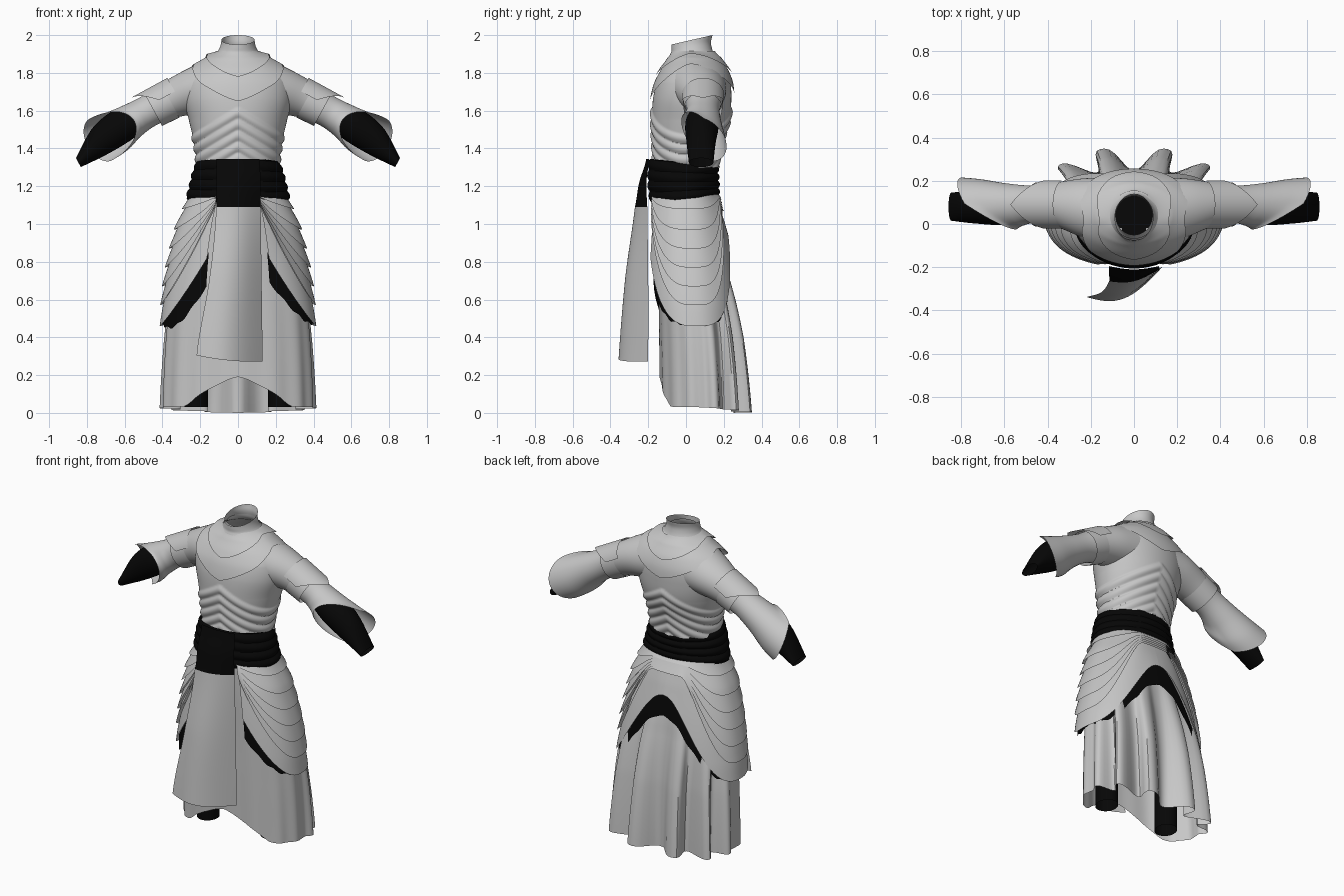
import bpy, bmesh
from math import sin, cos, pi, radians
from mathutils import Vector

cube = bpy.data.objects.get("Cube")
if cube:
    bpy.data.objects.remove(cube, do_unlink=True)


def material(name, value):
    m = bpy.data.materials.new(name)
    m.use_nodes = True
    colour = (value, value, value, 1)
    m.diffuse_color = colour
    m.node_tree.nodes["Principled BSDF"].inputs["Base Color"].default_value = colour
    return m


GREY = material("light grey cloth", 0.57)
BLACK = material("black cloth", 0.002)
parts = []


def spline(rows, k):
    """Smooth lookup in rows sorted by their first value."""
    rows = sorted(rows)
    k = min(max(k, rows[0][0]), rows[-1][0])
    i = 0
    while i < len(rows) - 2 and k > rows[i + 1][0]:
        i += 1
    p1, p2 = rows[i], rows[i + 1]
    p0, p3 = rows[max(i - 1, 0)], rows[min(i + 2, len(rows) - 1)]
    t = (k - p1[0]) / (p2[0] - p1[0])
    return [0.5 * (2 * b + (c - a) * t + (2 * a - 5 * b + 4 * c - d) * t * t
                   + (3 * b - a - 3 * c + d) * t ** 3)
            for a, b, c, d in zip(p0[1:], p1[1:], p2[1:], p3[1:])]


def surface(name, fn, nu, nv, mat, closed=True):
    """Sheet or tube from fn(u, v), with u and v running from 0 to 1."""
    bm = bmesh.new()
    cols = nu if closed else nu + 1
    grid = [[bm.verts.new(fn(i / nu, j / nv)) for i in range(cols)] for j in range(nv + 1)]
    for j in range(nv):
        for i in range(nu):
            n = (i + 1) % cols
            bm.faces.new((grid[j][i], grid[j][n], grid[j + 1][n], grid[j + 1][i]))
    bm.normal_update()
    mid = sum((v.co for v in bm.verts), Vector()) / len(bm.verts)
    if sum((f.calc_center_median() - mid).dot(f.normal) * f.calc_area() for f in bm.faces) < 0:
        bmesh.ops.reverse_faces(bm, faces=bm.faces)
    mesh = bpy.data.meshes.new(name)
    bm.to_mesh(mesh)
    bm.free()
    mesh.materials.append(mat)
    ob = bpy.data.objects.new(name, mesh)
    bpy.context.collection.objects.link(ob)
    parts.append(ob)


def ring(rows, z, a, off=0.0, power=1.0, scale=1.0):
    """Point of a body section; a = 0 at the front, pi at the back."""
    rx, yf, yb = spline(rows, z)
    s, c = sin(a), -cos(a)
    x = abs(s) ** power * (1 if s > 0 else -1) * (rx * scale + off)
    y = abs(c) ** power * (1 if c > 0 else -1) * ((yb - yf) / 2 * scale + off)
    return Vector((x, (yf + yb) / 2 + y, z))


def from_front(u):
    return min(u, 1 - u) * 2 * pi


# Torso with overlapping wrapped bands below the chest
TORSO = [(1.30, .215, -.17, .17), (1.42, .23, -.175, .19), (1.55, .26, -.18, .23),
         (1.66, .285, -.175, .24), (1.75, .275, -.155, .235), (1.82, .225, -.12, .21),
         (1.88, .15, -.08, .17), (1.91, .10, -.06, .14), (1.94, .085, -.05, .13)]


def torso(u, v):
    z, a = 1.30 + .64 * v, u * 2 * pi
    level = z + .6 * abs(ring(TORSO, z, a).x)
    rib = .011 * abs(sin(pi * level / .06)) if level < 1.62 else 0
    return ring(TORSO, z, a, rib)


surface("torso", torso, 128, 120, GREY)
surface("undershirt", lambda u, v: ring(TORSO, 1.6, u * 2 * pi, scale=.001 + .8 * v), 24, 2, BLACK)

# Shoulder mantle, yoke and standing collar
HEMS = {
    "mantle": (.008, [(0, 1.65), (.6, 1.73), (1.2, 1.825), (1.57, 1.845), (2.2, 1.79), (3.15, 1.69)]),
    "yoke": (.016, [(0, 1.78), (.6, 1.84), (1.2, 1.89), (1.57, 1.90), (2.2, 1.87), (3.15, 1.80)]),
}
for name, (lift, hem) in HEMS.items():
    def drape(u, v, lift=lift, hem=hem):
        low = spline(hem, from_front(u))[0]
        flare = .008 + .027 * sin(from_front(u)) ** 2
        return ring(TORSO, 1.915 + (low - 1.915) * v, u * 2 * pi, lift + flare * v)
    surface(name, drape, 72, 14, GREY)

COLLAR = [(0, .125, -.085, .15), (.3, .104, -.078, .138), (.65, .092, -.078, .132), (1, .088, -.078, .14)]


def collar(u, v):
    p = ring(COLLAR, v, u * 2 * pi)
    p.z = 1.895 + v * (.08 - .025 * cos(u * 2 * pi))
    return p


surface("collar", collar, 48, 10, GREY)

# Wound waist sash
BELT = [(1.12, .268, -.185, .17), (1.2, .252, -.195, .17), (1.28, .236, -.195, .167), (1.35, .215, -.19, .165)]


def belt(u, v):
    a = u * 2 * pi
    p = ring(BELT, 1.115 + .23 * v, a, .01 * abs(sin(4 * pi * v + .4 * sin(a))))
    p.z += .018 * (1 - 2 * v) * (1 - cos(a))
    return p


surface("waist_sash", belt, 64, 40, BLACK)

# Hanging front panel with its dark upper fold
PANEL = [(1.345, -.115, -.195, .115, -.195), (1.22, -.115, -.238, .12, -.21),
         (1.09, -.115, -.265, .12, -.205), (.7, -.15, -.315, .125, -.20), (.25, -.22, -.338, .13, -.20)]


def panel(top, low):
    def fn(u, v):
        z = top + (low - top) * v
        xl, yl, xr, yr = spline(PANEL, z)
        bulge = .015 + .055 * (1.345 - z)
        hem = (.045 * (1 - u) ** 2 + .012 * u) * v if low < 1 else 0
        return (xl + (xr - xl) * u, yl + (yr - yl) * u - bulge * sin(pi * u), z + hem)
    return fn


surface("panel_fold", panel(1.345, 1.09), 20, 12, BLACK, False)
surface("front_panel", panel(1.09, .26), 20, 30, GREY, False)

# Long skirt with deep pleats at the back and a parted front hem
SKIRT = [(0, .40, -.135, .305), (.4, .383, -.14, .278), (.7, .345, -.145, .222), (1.12, .225, -.16, .13)]
SKIRT_HEM = [(0, .19), (.33, .13), (.5, .09), (.75, .035), (1.5, .03), (3.15, .0)]


def skirt(u, v):
    a = from_front(u)
    z = 1.12 + (spline(SKIRT_HEM, a)[0] - 1.12) * v
    back = max(0, -cos(a))
    wave = sin(1.3 * cos(12 * (pi - a)))
    depth = max(0, .95 - z) ** .7
    fold = depth * (-.26 * back * wave + .015 * (1 - back) * cos(14 * a))
    return ring(SKIRT, z, u * 2 * pi, power=.88, scale=1 + fold)


surface("skirt", skirt, 160, 40, GREY)

# Layered hip plates: each hem dips at the side and rises to front and back
HIP = [(.36, .395, -.165, .25), (.45, .395, -.17, .25), (.6, .39, -.178, .245), (.8, .362, -.182, .225),
       (1.0, .312, -.182, .195), (1.16, .25, -.175, .165)]
SIDE_HEMS = [1.08, .97, .87, .77, .67, .57, .46]
LAST = len(SIDE_HEMS) - 1
FRONT, BACK = radians(22), pi


def hip_rise(a, reach=1.0):
    if a < pi / 2:
        return ((pi / 2 - a) / (pi / 2 - FRONT)) ** 2.3
    t = min(1, (a - pi / 2) / (BACK - pi / 2) * reach) ** 1.8
    return t * t * (3 - 2 * t)


def hip_hem(k, a):
    if k < 0:
        return 1.165
    if k == LAST:
        end, rise = (.82 if a < pi / 2 else .94), hip_rise(a)
    else:
        end, rise = 1.14 - .014 * k, hip_rise(a, 1.2)
    return SIDE_HEMS[k] + (end - SIDE_HEMS[k]) * rise


for side, label in ((1, "left"), (-1, "right")):
    for k in range(len(SIDE_HEMS)):
        def plate(u, v, k=k, side=side):
            a = FRONT + (BACK - FRONT) * u
            top, low = hip_hem(k - 1, a) + (.03 if k else 0), hip_hem(k, a)
            return ring(HIP, top + (low - top) * v, side * a, .02 * v, .85)
        surface(f"{label}_hip_plate_{k + 1}", plate, 48, 10, GREY, False)

    # Ragged dark lining under the lowest plate, deepest at front and back
    def lining(u, v, side=side):
        a = FRONT + (BACK - FRONT) * u
        hem = hip_hem(LAST, a)
        drop = .14 * hip_rise(a) ** .7 + .006 * sin(60 * u) - .012
        if side < 0 and a < pi / 2:
            drop += .05 * sin(2 * a) ** 2
        return ring(HIP, hem + .03 - (.03 + drop) * v, side * a, .004, .85)
    surface(f"{label}_hip_lining", lining, 72, 6, BLACK, False)

    # Trouser leg
    surface(f"{label}_leg", lambda u, v, side=side: (
        side * .22 + .062 * cos(u * 2 * pi), .02 + .07 * sin(u * 2 * pi), .03 + .9 * v), 24, 4, BLACK)

    # Arm: frame of axis, upward normal and depth
    axis, up, depth = Vector((.88, 0, -.48)), Vector((.48, 0, .88)), Vector((0, 1, 0))

    def arm_tube(rows, side=side):
        def fn(u, v):
            cx, cy, cz, ru, ry, cut = spline(rows, v * rows[-1][0])
            c, s = cos(u * 2 * pi), sin(u * 2 * pi)
            p = Vector((cx, cy, cz)) + up * ru * c + depth * ry * s
            p += axis * cut * (s if s < 0 else .4 * s)
            return (p.x * side, p.y, p.z)
        return fn

    # Bell sleeve, cut back at the front to show the dark inner sleeve
    surface(f"{label}_sleeve", arm_tube([
        (0, .12, .055, 1.72, .155, .16, 0), (1, .24, .075, 1.695, .125, .135, 0),
        (2, .36, .09, 1.655, .1, .102, 0), (3, .47, .09, 1.60, .085, .088, 0),
        (4, .57, .09, 1.54, .095, .098, .06), (5, .66, .095, 1.48, .115, .112, .14),
        (6, .725, .095, 1.448, .125, .12, .2)]), 48, 48, GREY)
    surface(f"{label}_inner_sleeve", arm_tube([
        (0, .48, .09, 1.59, .06, .06, 0), (1, .60, .085, 1.53, .09, .088, 0),
        (2, .73, .08, 1.44, .08, .078, 0), (3, .845, .08, 1.325, .027, .065, 0)]), 32, 20, BLACK)
    surface(f"{label}_arm_band", arm_tube([
        (0, .36, .09, 1.655, .104, .106, 0), (1, .45, .09, 1.607, .1, .102, 0)]), 40, 4, GREY)

    # Pointed shoulder plate
    def shoulder(u, v, side=side):
        w = 2 * u - 1
        p = Vector((.32, .09, 1.675)) + axis * v * (.225 - .13 * abs(w))
        p += up * .112 * cos(1.3 * w) + depth * .115 * sin(1.3 * w)
        return (p.x * side, p.y, p.z)
    surface(f"{label}_shoulder_plate", shoulder, 24, 8, GREY, False)

# Smooth shading with crisp creases
bpy.ops.object.select_all(action='DESELECT')
for ob in parts:
    ob.select_set(True)
bpy.context.view_layer.objects.active = parts[0]
bpy.ops.object.shade_smooth_by_angle(angle=radians(35))
